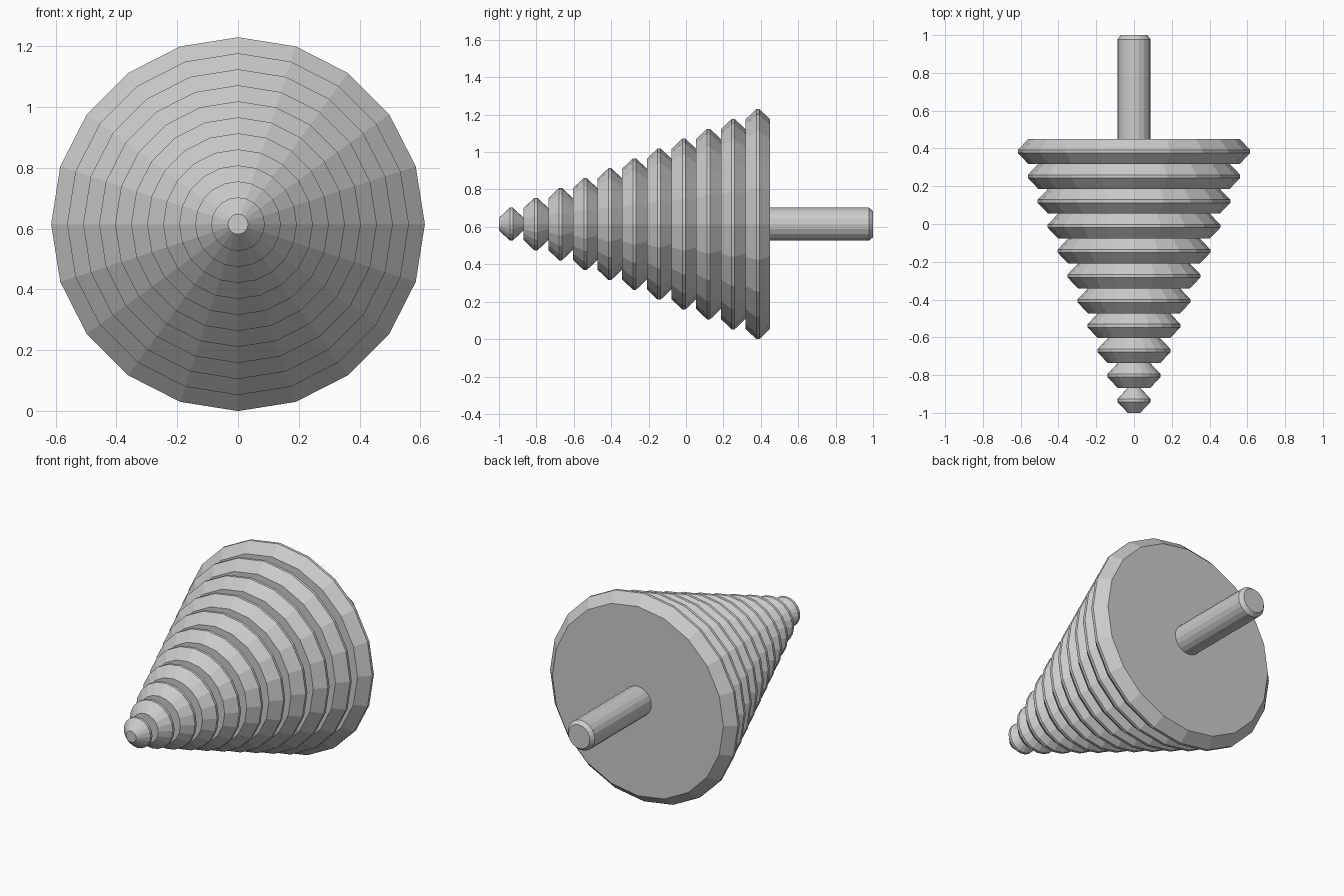
import bpy, bmesh
from math import cos, sin, tau

cube = bpy.data.objects.get("Cube")
if cube:
    bpy.data.objects.remove(cube, do_unlink=True)

SIDES = 20
AXIS_Z = 0.615
DISCS = 11
PITCH = 1.45 / DISCS
TIP_R, BASE_R = 0.088, 0.615

steel = bpy.data.materials.new("grey_steel")
steel.use_nodes = True
colour = (0.6, 0.6, 0.6, 1)
steel.diffuse_color = colour
steel.node_tree.nodes["Principled BSDF"].inputs["Base Color"].default_value = colour


def lathe(name, profile):
    """Turn (y, radius) points about the lengthwise axis into a capped solid."""
    bm = bmesh.new()
    rings = [[bm.verts.new((r * cos(tau * i / SIDES), y, AXIS_Z + r * sin(tau * i / SIDES)))
              for i in range(SIDES)] for y, r in profile]
    for a, b in zip(rings, rings[1:]):
        for i in range(SIDES):
            j = (i + 1) % SIDES
            bm.faces.new((a[i], a[j], b[j], b[i]))
    bm.faces.new(rings[0])
    bm.faces.new(rings[-1])
    bmesh.ops.recalc_face_normals(bm, faces=bm.faces)
    mesh = bpy.data.meshes.new(name)
    bm.to_mesh(mesh)
    bm.free()
    mesh.materials.append(steel)
    obj = bpy.data.objects.new(name, mesh)
    bpy.context.collection.objects.link(obj)
    return obj


# Stepped cutting cone: bevelled discs growing towards the back
for n in range(DISCS):
    start = -1 + n * PITCH
    mid, end = start + PITCH / 2, start + PITCH
    r = TIP_R + (BASE_R - TIP_R) * n / (DISCS - 1)
    lathe(f"step_disc_{n + 1}", [(start, r - 0.055), (mid - 0.008, r),
                                 (mid + 0.008, r), (end, r - 0.055)])

# Shank with a chamfered end
lathe("shank", [(0.44, 0.088), (0.978, 0.088), (1, 0.07)])
